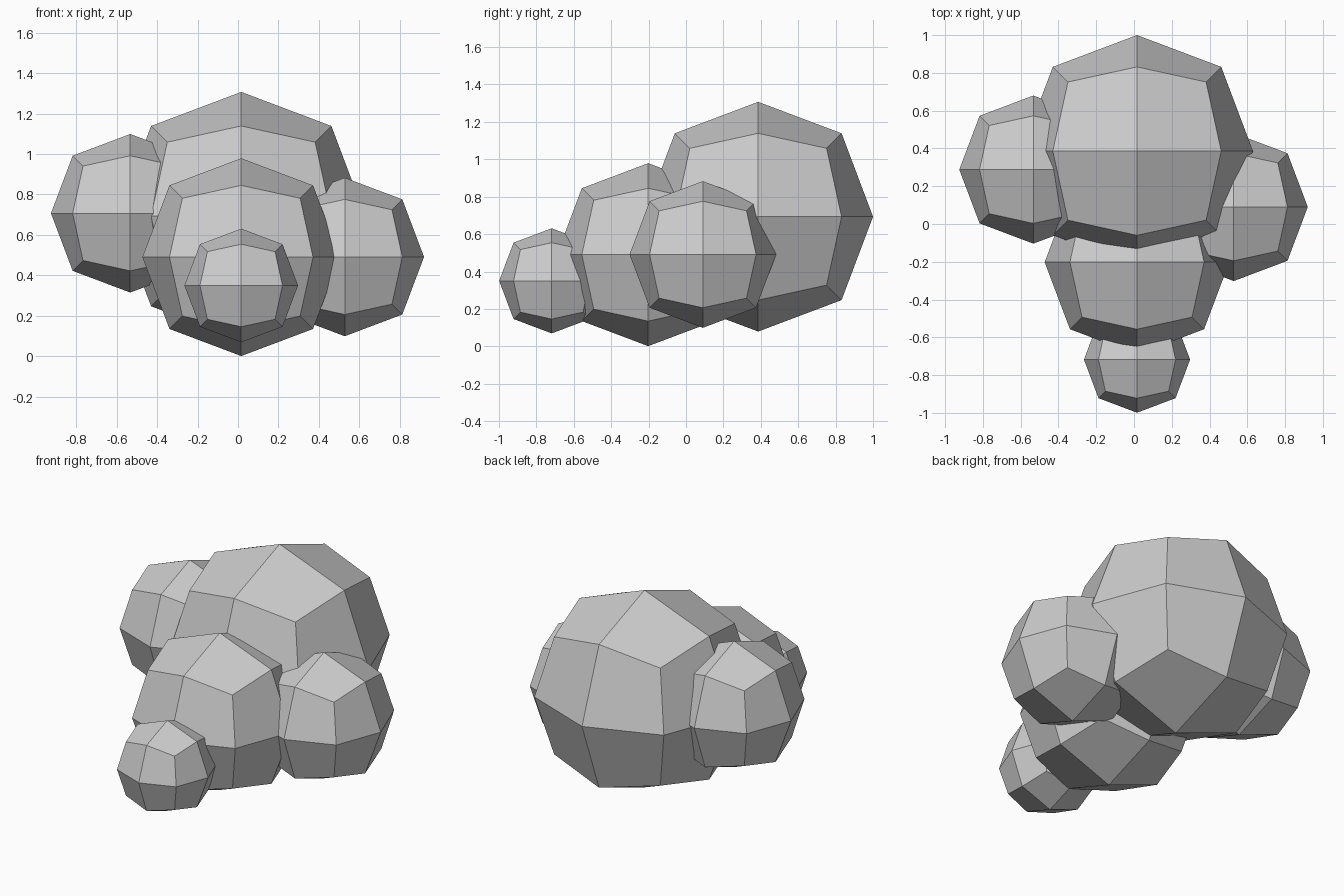
import bpy

if "Cube" in bpy.data.objects:
    bpy.data.objects.remove(bpy.data.objects["Cube"])

# Catmull-Clark limit of a cube's face centre, relative to the cube half-size
FACE_LIMIT = 0.8395


def boulder(name, centre, radius):
    """Low-poly rounded lump: a cube subdivided once, flat shaded."""
    bpy.ops.mesh.primitive_cube_add(size=2 * radius / FACE_LIMIT, location=centre)
    ob = bpy.context.object
    ob.name = name
    mod = ob.modifiers.new("round", 'SUBSURF')
    mod.levels = mod.render_levels = 1
    mod.use_limit_surface = True
    bpy.ops.object.modifier_apply(modifier=mod.name)
    bpy.ops.object.shade_flat()
    return ob


# Overlapping lumps of the cluster: name, centre, radius
lumps = [
    ("large_back_lump", (0.016, 0.386, 0.693), 0.614),
    ("middle_front_lump", (0.016, -0.202, 0.490), 0.489),
    ("small_front_lump", (0.016, -0.718, 0.350), 0.281),
    ("left_lump", (-0.533, 0.288, 0.707), 0.392),
    ("right_lump", (0.528, 0.090, 0.491), 0.392),
]
for lump in lumps:
    boulder(*lump)
